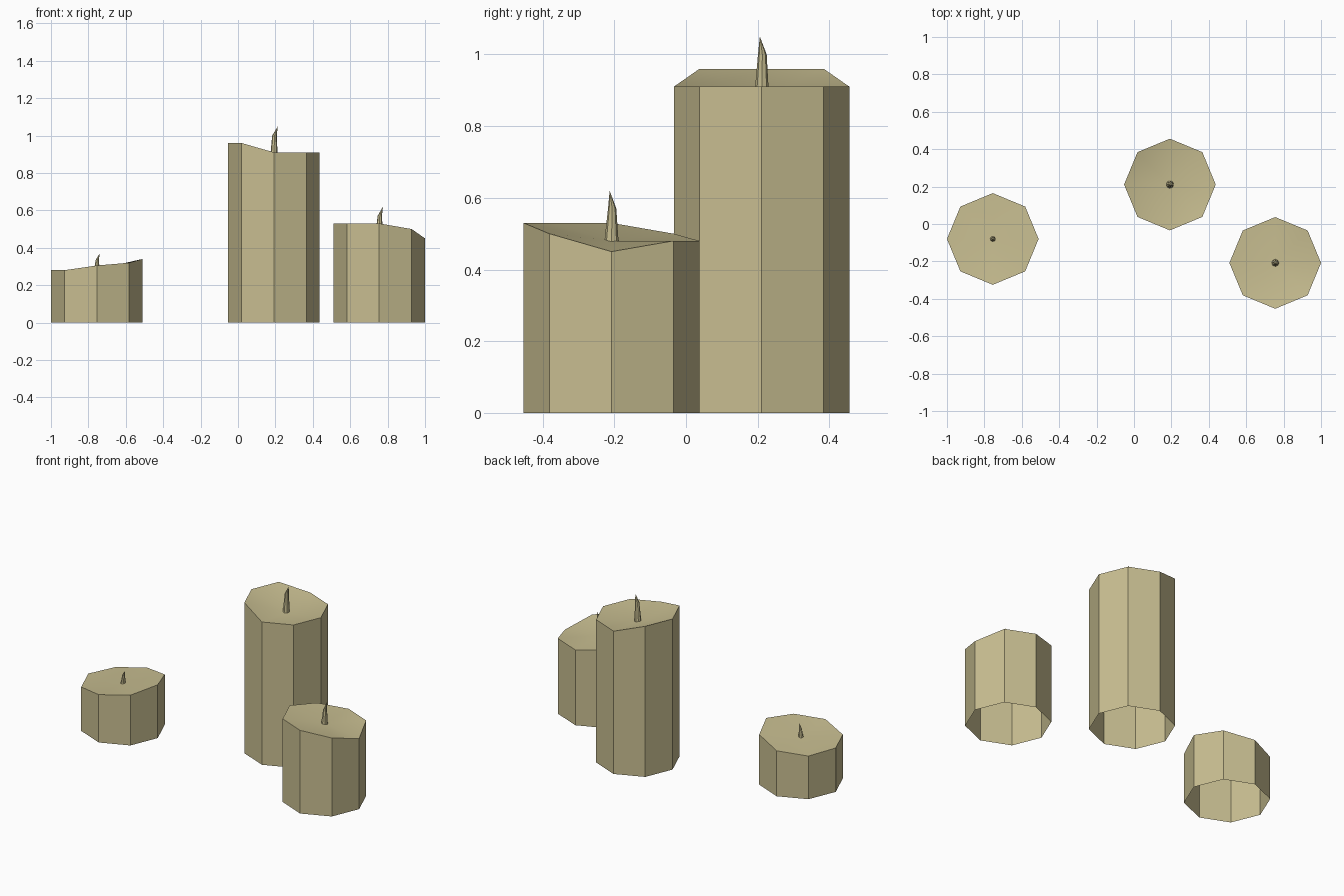
import bpy, bmesh, math

if "Cube" in bpy.data.objects:
    bpy.data.objects.remove(bpy.data.objects["Cube"])

wax = bpy.data.materials.new("tan wax")
wax.diffuse_color = (0.578, 0.515, 0.283, 1)
wax.use_nodes = True
wax.node_tree.nodes["Principled BSDF"].inputs["Base Color"].default_value = wax.diffuse_color
R, SIDES = 0.245, 8


def finish(bm, name):
    bmesh.ops.recalc_face_normals(bm, faces=bm.faces) if "wick" in name else None
    me = bpy.data.meshes.new(name)
    bm.to_mesh(me)
    bm.free()
    me.materials.append(wax)
    ob = bpy.data.objects.new(name, me)
    bpy.context.collection.objects.link(ob)
    bpy.context.view_layer.objects.active = ob
    ob.select_set(True)
    bpy.ops.object.shade_smooth_by_angle(angle=math.radians(30))
    ob.select_set(False)


def ring(bm, x, y, r, heights):
    n = len(heights)
    return [bm.verts.new((x + r * math.cos(2 * math.pi * i / n),
                          y + r * math.sin(2 * math.pi * i / n), h))
            for i, h in enumerate(heights)]


def bridge(bm, a, b):
    n = len(a)
    for i in range(n):
        j = (i + 1) % n
        bm.faces.new((a[i], a[j], b[j], b[i]))


def fan(bm, a, tip):
    t = bm.verts.new(tip)
    for i in range(len(a)):
        bm.faces.new((a[i], a[(i + 1) % len(a)], t))


def candle(name, x, y, rim, middle, wick_r, bend_z, tip_z):
    # Octagonal body, open underneath, with an unevenly melted rim
    bm = bmesh.new()
    low = ring(bm, x, y, R, [0] * SIDES)
    top = ring(bm, x, y, R, rim)
    bridge(bm, low, top)
    fan(bm, top, (x, y, middle))
    finish(bm, name + "_body")
    # Tapered wick bent over at the tip
    bm = bmesh.new()
    low = ring(bm, x, y, wick_r, [middle - 0.005] * SIDES)
    mid = ring(bm, x + 0.003, y + 0.002, wick_r * 0.58, [bend_z] * SIDES)
    bridge(bm, low, mid)
    fan(bm, mid, (x + wick_r, y - 0.005, tip_z))
    finish(bm, name + "_wick")


# Rim heights run anticlockwise from +x
candle("short_candle", -0.755, -0.08,
       [.34, .32, .29, .275, .28, .28, .305, .32], .285, .015, .335, .37)
candle("tall_candle", 0.192, 0.211,
       [.91, .91, .91, .96, .96, .96, .91, .91], .88, .021, 1.0, 1.05)
candle("medium_candle", 0.755, -0.208,
       [.45, .48, .48, .50, .53, .53, .53, .50], .48, .02, .57, .62)
